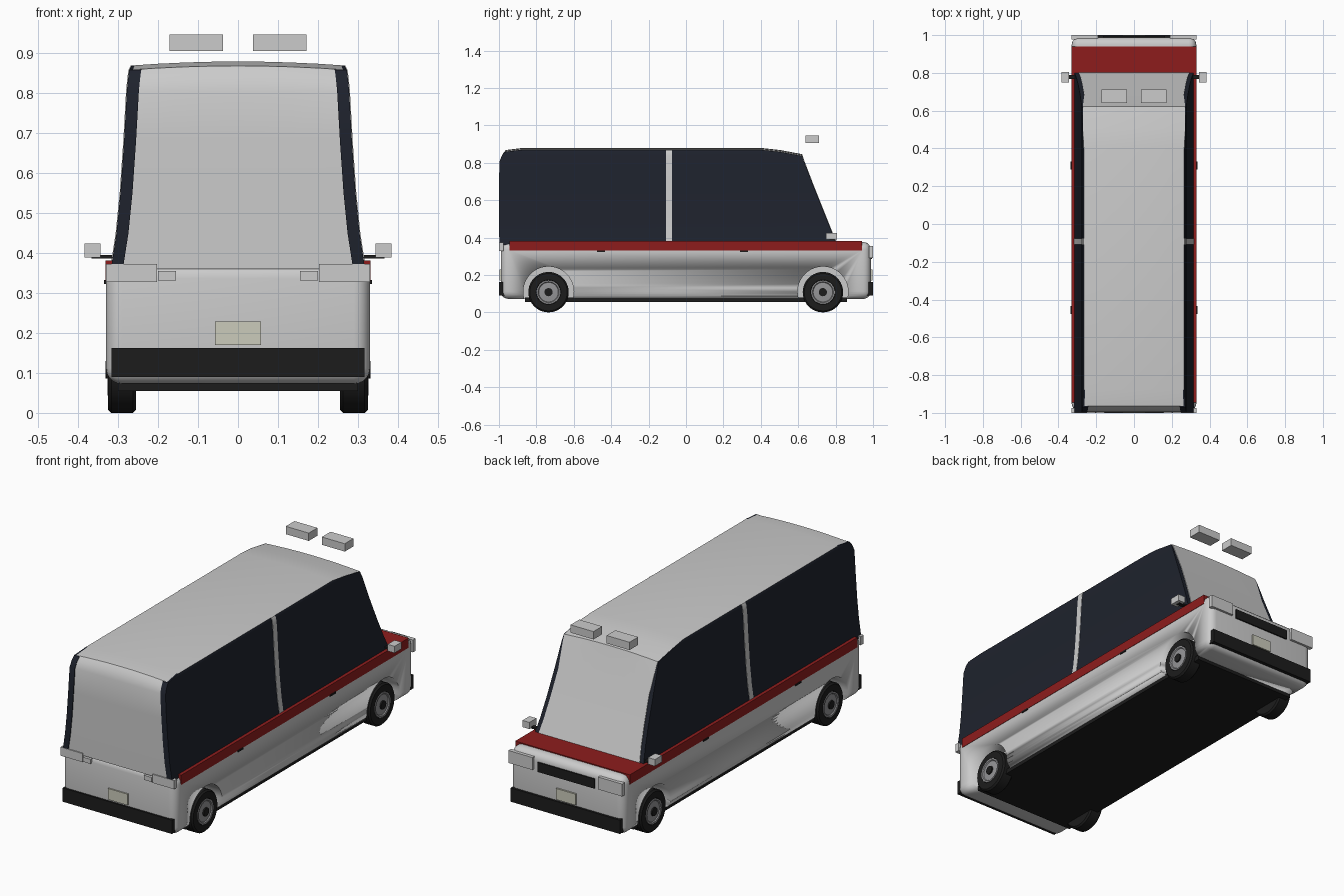
import bpy, bmesh, math
from mathutils import Matrix, Vector

if "Cube" in bpy.data.objects:
    bpy.data.objects.remove(bpy.data.objects["Cube"])


def mat(name, rgb):
    m = bpy.data.materials.new(name)
    m.diffuse_color = (*rgb, 1)
    m.use_nodes = True
    m.node_tree.nodes["Principled BSDF"].inputs["Base Color"].default_value = m.diffuse_color
    return m


GLASS = mat("dark_glass", (0.013, 0.016, 0.026))
RED = mat("red_paint", (0.27, 0.012, 0.012))
BLACK = mat("black_trim", (0.012, 0.012, 0.012))
PLATE = mat("plate_cream", (0.6, 0.6, 0.5))
METAL = mat("rim_metal", (0.3, 0.3, 0.31))


def finish(name, bm, material=None, smooth=None):
    bmesh.ops.recalc_face_normals(bm, faces=bm.faces)
    me = bpy.data.meshes.new(name)
    bm.to_mesh(me)
    bm.free()
    ob = bpy.data.objects.new(name, me)
    bpy.context.collection.objects.link(ob)
    if material:
        me.materials.append(material)
    if smooth:
        bpy.ops.object.select_all(action='DESELECT')
        bpy.context.view_layer.objects.active = ob
        ob.select_set(True)
        bpy.ops.object.shade_smooth_by_angle(angle=math.radians(smooth))
    return ob


def box(name, x, y, z, material=None, bevel=0, seg=1):
    bm = bmesh.new()
    bmesh.ops.create_cube(bm, size=1)
    for v in bm.verts:
        v.co = Vector([(a + b) / 2 + c * (b - a) for (a, b), c in zip((x, y, z), v.co)])
    if bevel:
        bmesh.ops.bevel(bm, geom=bm.edges[:], offset=bevel, segments=seg,
                        profile=0.5, affect='EDGES')
    return finish(name, bm, material, 35 if bevel else None)


def mirrored_box(name, x, y, z, material=None):
    for side, s in (("right", 1), ("left", -1)):
        box(f"{side}_{name}", sorted((x[0] * s, x[1] * s)), y, z, material)


def lathe(name, s, y, z, profile, material=None, n=40):
    """Spin (x, radius) points around the wheel axis; s mirrors in x."""
    bm = bmesh.new()
    rings = []
    for x, r in profile:
        rings.append([bm.verts.new((s * x, y + r * math.cos(math.tau * i / n),
                                    z + r * math.sin(math.tau * i / n))) for i in range(n)])
    for a, b in zip(rings, rings[1:]):
        for i in range(n):
            j = (i + 1) % n
            bm.faces.new((a[i], a[j], b[j], b[i]))
    bm.faces.new(rings[0])
    bm.faces.new(rings[-1])
    return finish(name, bm, material, 35)


def loft(name, levels, xs, material=None, crown=0.0):
    """Stack levels (z, y_back, y_front, half_width) spread over columns xs(w)."""
    bm = bmesh.new()
    grid = []
    for z, y0, y1, w in levels:
        cols = xs(w)
        grid.append([[bm.verts.new((x, y, z + (crown * (1 - (x / w) ** 2) if z > 0.82 else 0)))
                      for x in cols] for y in (y0, y1)])
    n = len(grid[0][0])
    for a, b in zip(grid, grid[1:]):
        for e in (0, 1):
            for i in range(n - 1):
                bm.faces.new((a[e][i], a[e][i + 1], b[e][i + 1], b[e][i]))
        for i in (0, n - 1):
            bm.faces.new((a[0][i], a[1][i], b[1][i], b[0][i]))
    for g in (grid[0], grid[-1]):
        for i in range(n - 1):
            bm.faces.new((g[0][i], g[0][i + 1], g[1][i + 1], g[1][i]))
    return finish(name, bm, material, 30)


# Lower body with wheel wells cut out
WHEELS = [("nose", 0.732), ("tail", -0.735)]
body = box("lower_body", (-0.33, 0.33), (-0.99, 0.988), (0.072, 0.376), None, 0.04, 5)
for _, y in WHEELS:
    for s in (1, -1):
        cut = lathe("well_cutter", s, y, 0.11, [(0.235, 0.135), (0.5, 0.135)])
        cut.hide_render = True
        mod = body.modifiers.new("well", 'BOOLEAN')
        mod.object = cut
        mod.solver = 'EXACT'
        bpy.context.view_layer.objects.active = body
        bpy.ops.object.modifier_apply(modifier=mod.name)
        bpy.data.objects.remove(cut, do_unlink=True)

# Red belt and hood, dark floor pan
box("red_belt", (-0.332, 0.332), (-0.945, 0.94), (0.33, 0.381), RED)
box("floor_pan", (-0.3, 0.3), (-0.86, 0.86), (0.055, 0.08), BLACK)

# Cabin shell, side glass and pillars share the same height levels
SHAPE = [(0.36, -0.998, 0.808, 0.318), (0.45, -0.999, 0.772, 0.304), (0.55, -0.999, 0.732, 0.294),
         (0.68, -0.999, 0.68, 0.285), (0.805, -0.998, 0.632, 0.278), (0.836, -0.985, 0.618, 0.275),
         (0.858, -0.968, 0.5, 0.272), (0.869, -0.88, 0.4, 0.266)]
shell = [(z, a + 0.004, b + 0.003, w - 0.022 + 0.022 * max(0, (z - 0.7) / 0.17))
         for z, a, b, w in SHAPE]
loft("cabin_shell", shell, lambda w: [w * k / 4 for k in range(-4, 5)], None, 0.01)
for side, s in (("right", 1), ("left", -1)):
    loft(f"{side}_glass", SHAPE, lambda w: [s * (w - 0.03), s * w], GLASS)
    pillar = [(z, -0.108, -0.076, w) for z, _, _, w in SHAPE]
    loft(f"{side}_pillar", pillar, lambda w: [s * (w - 0.03), s * (w + 0.002)])

# Wheels
for pos, y in WHEELS:
    for side, s in (("right", 1), ("left", -1)):
        tag = f"{side}_{pos}"
        lathe(f"{tag}_tyre", s, y, 0.108,
              [(0.255, 0.07), (0.255, 0.1), (0.263, 0.108), (0.317, 0.108), (0.325, 0.1),
               (0.325, 0.066), (0.315, 0.064)], BLACK)
        lathe(f"{tag}_rim", s, y, 0.108,
              [(0.3, 0.064), (0.327, 0.064), (0.327, 0.056), (0.322, 0.052), (0.325, 0.02)], METAL)
        lathe(f"{tag}_hub", s, y, 0.108, [(0.31, 0.022), (0.332, 0.022), (0.332, 0.015)], BLACK, 20)

# Bumpers and plates at both ends
for end, e in (("nose", 1), ("tail", -1)):
    box(f"{end}_bumper", (-0.317, 0.317), sorted((e * 0.968, e * 1.0)), (0.09, 0.162), BLACK)
    box(f"{end}_plate", (-0.057, 0.057), sorted((e * 0.98, e * 0.997)), (0.17, 0.228), PLATE)

# Lamps, grille, mirrors, handles, roof lights
mirrored_box("headlamp", (0.19, 0.33), (0.978, 1.0), (0.29, 0.355))
mirrored_box("tail_lamp", (0.203, 0.33), (-1.0, -0.975), (0.328, 0.373))
mirrored_box("small_tail_lamp", (0.155, 0.2), (-1.0, -0.98), (0.331, 0.355))
box("grille", (-0.165, 0.165), (0.97, 0.995), (0.285, 0.335), BLACK)
mirrored_box("mirror_arm", (0.31, 0.366), (0.768, 0.79), (0.386, 0.395), BLACK)
mirrored_box("mirror", (0.344, 0.384), (0.748, 0.806), (0.389, 0.424))
for y in (-0.455, 0.31):
    mirrored_box("door_handle", (0.32, 0.335), (y - 0.022, y + 0.022), (0.323, 0.332), BLACK)
mirrored_box("roof_light", (0.038, 0.171), (0.64, 0.712), (0.905, 0.946))
